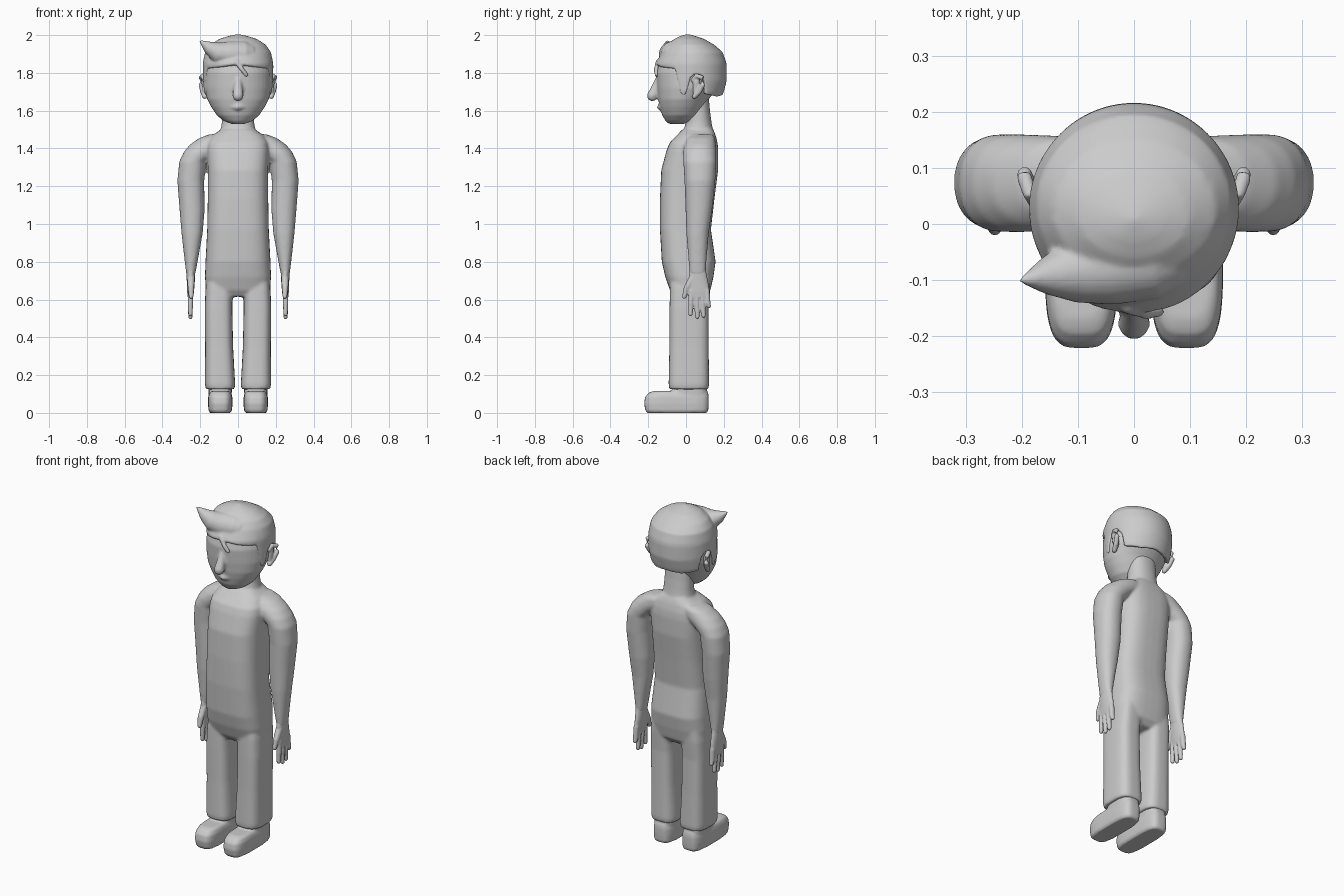
import bpy, bmesh, math
from mathutils import Vector


def bridge(bm, rings):
    """Skin closed rings of points and cap both ends."""
    vs = [[bm.verts.new(p) for p in r] for r in rings]
    n = len(vs[0])
    for a, b in zip(vs, vs[1:]):
        for i in range(n):
            bm.faces.new((a[i], a[(i + 1) % n], b[(i + 1) % n], b[i]))
    bm.faces.new(vs[0])
    bm.faces.new(vs[-1])


def loft(bm, sections, e=2.0, side=1, n=40):
    """Sections are (z, centre x, half width, front y, back y); e is squareness."""
    def pw(v):
        return math.copysign(abs(v) ** (2 / e), v)
    rings = []
    for z, cx, hw, yf, yb in sections:
        ring = []
        for i in range(n):
            a = 2 * math.pi * i / n
            ring.append(((cx + hw * pw(math.cos(a))) * side,
                         (yf + yb) / 2 + (yb - yf) / 2 * pw(math.sin(a)), z))
        rings.append(ring)
    bridge(bm, rings)


def tube(bm, path, radii, side=1, n=16):
    """Round-ended tube with changing radius."""
    pts = [Vector((x * side, y, z)) for x, y, z in path]
    d0, d1 = (pts[1] - pts[0]).normalized(), (pts[-1] - pts[-2]).normalized()
    st = [(pts[0] - d0 * radii[0] * k, radii[0] * s, d0) for k, s in ((.95, .3), (.6, .8))]
    for i, p in enumerate(pts):
        d = (pts[min(i + 1, len(pts) - 1)] - pts[max(i - 1, 0)]).normalized()
        st.append((p, radii[i], d))
    st += [(pts[-1] + d1 * radii[-1] * k, radii[-1] * s, d1) for k, s in ((.6, .8), (.95, .3))]
    rings = []
    for p, r, d in st:
        q = d.to_track_quat('Z', 'Y')
        rings.append([p + q @ Vector((r * math.cos(2 * math.pi * i / n),
                                      r * math.sin(2 * math.pi * i / n), 0)) for i in range(n)])
    bridge(bm, rings)


def finish(bm, name, voxel, smooth):
    """Fuse the overlapping pieces into one smooth skin."""
    bmesh.ops.recalc_face_normals(bm, faces=bm.faces)
    me = bpy.data.meshes.new(name)
    bm.to_mesh(me)
    bm.free()
    ob = bpy.data.objects.new(name, me)
    bpy.context.collection.objects.link(ob)
    m = ob.modifiers.new("fuse", 'REMESH')
    m.mode, m.voxel_size, m.use_smooth_shade = 'VOXEL', voxel, True
    s = ob.modifiers.new("soften", 'SMOOTH')
    s.factor, s.iterations = 0.5, smooth
    return ob


def lerp_table(table, x):
    for a, b in zip(table, table[1:]):
        if x <= b[0]:
            t = max(0, (x - a[0]) / (b[0] - a[0]))
            return [p + (q - p) * t for p, q in zip(a[1:], b[1:])]
    return list(table[-1][1:])


# Body: torso, neck, arms and legs
bm = bmesh.new()
loft(bm, [(.615, 0, .13, -.06, .10), (.65, 0, .17, -.085, .13), (.72, 0, .175, -.11, .145),
          (.80, 0, .172, -.128, .157), (.97, 0, .163, -.138, .132), (1.13, 0, .16, -.138, .15),
          (1.285, 0, .16, -.131, .17), (1.39, 0, .165, -.103, .171), (1.43, 0, .16, -.087, .167),
          (1.47, 0, .135, -.048, .157), (1.5, 0, .09, -.02, .145)], e=3)
loft(bm, [(1.44, 0, .11, -.03, .155), (1.5, 0, .092, -.012, .142), (1.54, 0, .085, 0, .135),
          (1.6, 0, .082, 0, .127), (1.68, 0, .082, 0, .12)], e=2.2)
for s in (1, -1):
    loft(bm, [(.73, .25, .023, .02, .104), (.80, .248, .034, .014, .108), (.95, .243, .056, .002, .12),
              (1.07, .243, .066, -.002, .138), (1.23, .25, .071, -.008, .155),
              (1.33, .239, .072, -.014, .16), (1.38, .2, .088, -.015, .16),
              (1.42, .15, .105, -.01, .158), (1.455, .12, .085, .005, .153),
              (1.475, .1, .05, .03, .14)], e=2.2, side=s)
    loft(bm, [(.125, .094, .076, -.088, .118), (.15, .095, .08, -.092, .122), (.35, .1, .074, -.088, .12),
              (.55, .103, .073, -.087, .12), (.66, .1, .072, -.085, .128),
              (.75, .09, .07, -.08, .13)], e=3.2, side=s)
finish(bm, "body", .008, 6)

# Shoes
bm = bmesh.new()
for s in (1, -1):
    loft(bm, [(0, .094, .054, -.205, .11), (.012, .094, .062, -.215, .118),
              (.05, .094, .065, -.222, .12), (.085, .094, .064, -.216, .12),
              (.108, .094, .057, -.195, .117), (.116, .094, .045, -.17, .11)], e=3.6, side=s)
    loft(bm, [(.06, .094, .06, -.07, .11), (.15, .094, .062, -.075, .112)], e=3, side=s)
finish(bm, "shoes", .007, 2)

# Hands with four fingers and a thumb
bm = bmesh.new()
for s in (1, -1):
    loft(bm, [(.78, .25, .024, .024, .102), (.74, .25, .023, .017, .108), (.69, .25, .021, .012, .118),
              (.64, .251, .018, .012, .126), (.61, .252, .014, .018, .122)], side=s)
    for y0, y1, tip in ((.028, .024, .522), (.055, .060, .507), (.083, .093, .513), (.110, .121, .565)):
        tube(bm, [(.251, y0, .65), (.252, (y0 + y1) / 2, .58), (.252, y1, tip)],
             [.015, .0145, .0115], side=s)
    tube(bm, [(.249, .038, .72), (.249, .004, .66), (.248, -.009, .615)], [.02, .017, .012], side=s)
finish(bm, "hands", .0045, 3)

# Head with nose and lips
bm = bmesh.new()
loft(bm, [(1.53, 0, .035, -.09, -.01), (1.545, 0, .075, -.108, .04), (1.575, 0, .112, -.126, .075),
          (1.62, 0, .142, -.139, .1), (1.66, 0, .163, -.147, .12), (1.72, 0, .179, -.153, .165),
          (1.80, 0, .18, -.157, .185), (1.87, 0, .17, -.138, .185), (1.93, 0, .135, -.1, .155),
          (1.97, 0, .08, -.05, .1), (1.98, 0, .03, -.01, .06)], e=2.05)
tube(bm, [(0, -.138, 1.79), (0, -.155, 1.735), (0, -.178, 1.678)], [.014, .022, .029])
tube(bm, [(-.035, -.126, 1.622), (0, -.138, 1.618), (.035, -.126, 1.622)], [.011, .017, .011])
finish(bm, "head", .007, 4)

# Ears: rims tilted outwards at the back
bm = bmesh.new()
for s in (1, -1):
    tube(bm, [(.176, .035, 1.76), (.186, .055, 1.785), (.196, .085, 1.775), (.196, .09, 1.74),
              (.186, .07, 1.70), (.176, .045, 1.675)], [.011, .013, .014, .014, .014, .014], side=s)
    tube(bm, [(.174, .055, 1.755), (.172, .052, 1.70)], [.02, .016], side=s)
finish(bm, "ears", .005, 3)

# Hair cap: pole to hairline outside, then back up inside
SECTION = [(1.66, .172, -.15, .183), (1.70, .182, -.157, .2), (1.76, .186, -.16, .216),
           (1.85, .187, -.16, .215), (1.91, .174, -.127, .194), (1.95, .146, -.097, .148),
           (1.98, .098, -.062, .095), (1.995, .05, -.03, .05), (2.004, .008, 0, .016)]
HAIRLINE = [(0, 1.85), (30, 1.835), (63, 1.825), (68, 1.74), (74, 1.685), (83, 1.685), (88, 1.77),
            (94, 1.795), (106, 1.79), (114, 1.75), (118, 1.685), (150, 1.672), (180, 1.68)]
N, M = 120, 24
outer = []
for j in range(M + 1):
    ring = []
    for i in range(N):
        a = 2 * math.pi * (i + .5) / N
        deg = math.degrees(a)
        low = lerp_table(HAIRLINE, min(deg, 360 - deg))[0]
        z = low + (2.004 - low) * math.cos(j / M * math.pi / 2)
        hw, yf, yb = lerp_table(SECTION, z)
        ring.append(Vector((hw * math.sin(a), (yf + yb) / 2 - (yb - yf) / 2 * math.cos(a), z)))
    outer.append(ring)
mid = Vector((0, .03, 1.74))
inner = [[mid + (p - mid) * .86 for p in r] for r in reversed(outer)]
bm = bmesh.new()
bridge(bm, outer + inner)
# Swept-up quiff and loose forehead lock
tube(bm, [(.03, -.06, 1.895), (-.05, -.075, 1.898), (-.11, -.085, 1.908), (-.155, -.093, 1.935),
          (-.197, -.1, 1.966)], [.075, .07, .056, .034, .008], n=24)
tube(bm, [(-.01, -.148, 1.86), (.02, -.158, 1.82), (.044, -.156, 1.79)], [.013, .012, .011])
finish(bm, "hair", .006, 4)
